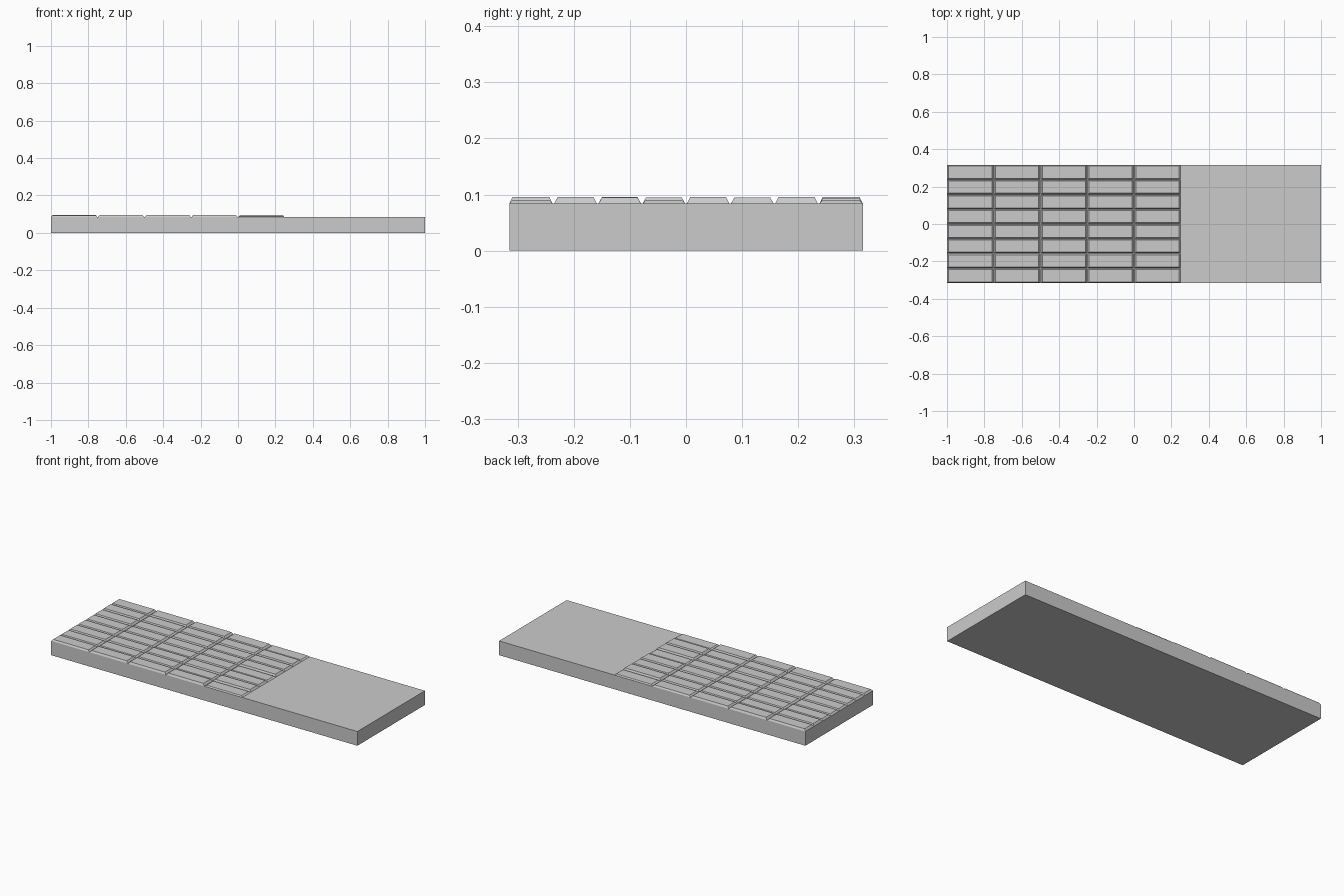
import bpy, bmesh, random

if "Cube" in bpy.data.objects:
    bpy.data.objects.remove(bpy.data.objects["Cube"])

random.seed(4)
HALF_Y, BASE_Z = 0.315, 0.084
COLS, ROWS = 5, 8
PITCH_X, PITCH_Y = 0.25, 2 * HALF_Y / ROWS
GAP = 0.0015               # half of the joint width at tile foot
INSET_X, INSET_Y = 0.009, 0.006


def make_object(name, bm):
    bmesh.ops.recalc_face_normals(bm, faces=bm.faces)
    mesh = bpy.data.meshes.new(name)
    bm.to_mesh(mesh)
    bm.free()
    obj = bpy.data.objects.new(name, mesh)
    bpy.context.collection.objects.link(obj)
    return obj


def add_frustum(bm, x0, x1, y0, y1, z0, z1, ix=0.0, iy=0.0):
    """Closed box whose top is inset by ix, iy."""
    rings = []
    for z, a, b in ((z0, 0, 0), (z1, ix, iy)):
        rings.append([bm.verts.new((x, y, z)) for x, y in (
            (x0 + a, y0 + b), (x1 - a, y0 + b),
            (x1 - a, y1 - b), (x0 + a, y1 - b))])
    lo, hi = rings
    bm.faces.new(lo[::-1])
    bm.faces.new(hi)
    for i in range(4):
        j = (i + 1) % 4
        bm.faces.new((lo[i], lo[j], hi[j], hi[i]))


# Flat slab
bm = bmesh.new()
add_frustum(bm, -1, 1, -HALF_Y, HALF_Y, 0, BASE_Z)
make_object("slab", bm)

# Grid of bevelled paving tiles with slightly uneven heights
bm = bmesh.new()
for c in range(COLS):
    for r in range(ROWS):
        x0 = -1 + c * PITCH_X + (GAP if c else 0)
        x1 = -1 + (c + 1) * PITCH_X - GAP
        y0 = -HALF_Y + r * PITCH_Y + (GAP if r else 0)
        y1 = -HALF_Y + (r + 1) * PITCH_Y - (GAP if r < ROWS - 1 else 0)
        top = random.uniform(0.0925, 0.096)
        if c == COLS - 1 and r in (0, 3, 7):   # low tiles at the open end
            top = 0.0905
        add_frustum(bm, x0, x1, y0, y1, BASE_Z, top, INSET_X, INSET_Y)
make_object("paving_tiles", bm)
